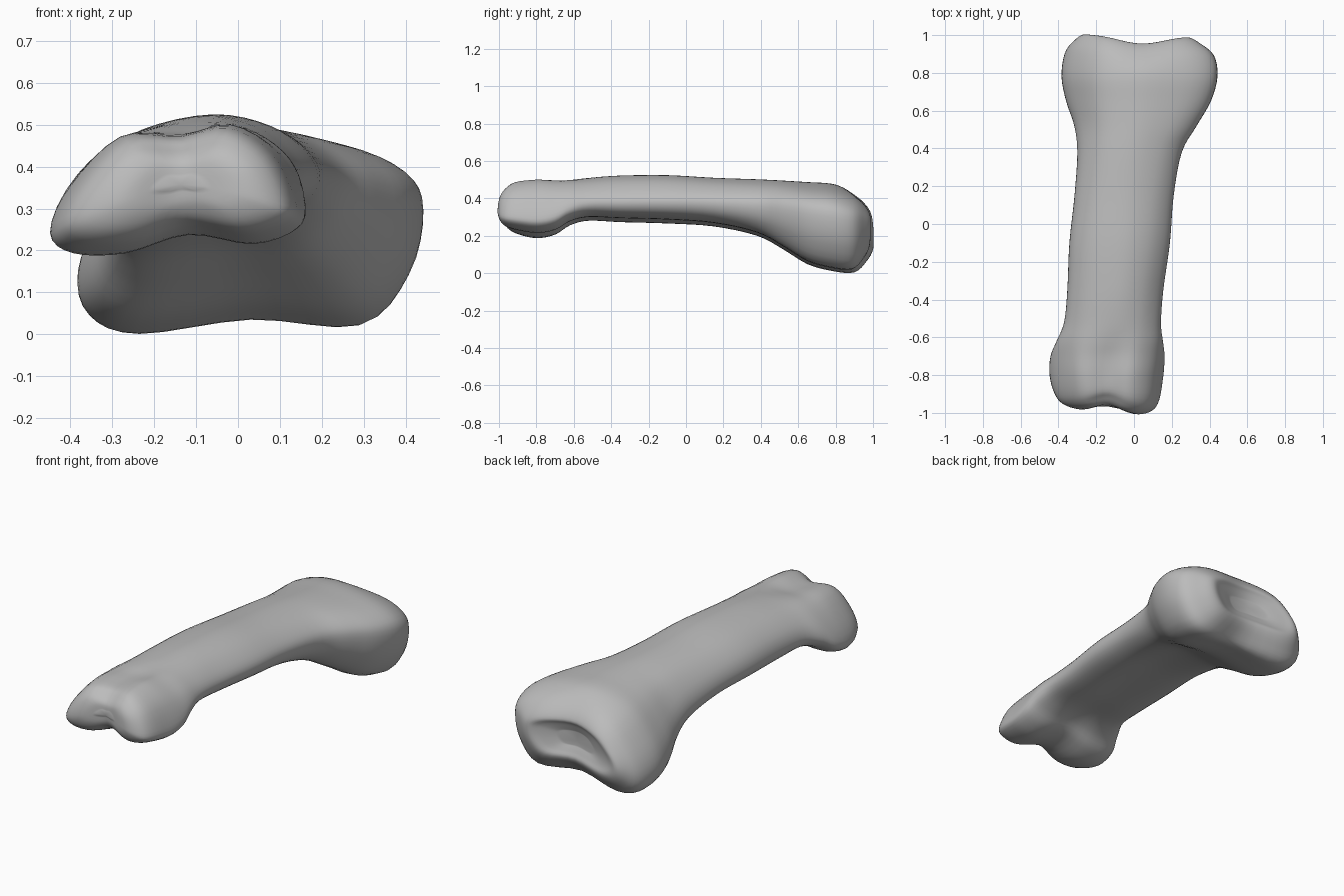
import bpy
import math
from mathutils import Vector

cube = bpy.data.objects.get("Cube")
if cube:
    bpy.data.objects.remove(cube)

# Cross-sections in a unit square, from the -x side over the top and back underneath
HEAD = [(0, .17), (.08, .52), (.28, .91), (.52, .92), (.72, 1), (.9, .79),
        (1, .4), (.985, .21), (.81, .09), (.55, .16), (.3, .02), (.09, .02)]
SHAFT = [(0, .28), (.06, .6), (.25, .87), (.55, 1), (.78, .9), (.94, .66),
         (1, .42), (.94, .21), (.76, .1), (.5, .07), (.25, 0), (.07, .06)]
BASE = [(0, .3), (.07, .58), (.23, .88), (.48, 1), (.78, .93), (.95, .8),
        (1, .62), (.96, .3), (.82, .045), (.5, .075), (.17, 0), (.03, .09)]

# Stations: y, x min, x max, z min, z max, shape (-1 head, 0 shaft, 1 base)
STATIONS = [
    (-.999, -.2, -.08, .34, .38, -1),
    (-.993, -.29, .02, .29, .42, -1),
    (-.965, -.38, .09, .24, .455, -1),
    (-.91, -.42, .13, .21, .487, -1),
    (-.8, -.447, .15, .187, .5, -1),
    (-.7, -.442, .158, .205, .5, -.8),
    (-.62, -.41, .152, .255, .505, -.5),
    (-.52, -.37, .143, .28, .512, -.15),
    (-.35, -.353, .155, .273, .522, 0),
    (-.1, -.342, .19, .266, .524, .1),
    (.15, -.315, .21, .25, .51, .3),
    (.38, -.3, .253, .2, .502, .55),
    (.52, -.316, .332, .127, .495, .8),
    (.65, -.358, .407, .048, .487, .95),
    (.78, -.382, .442, .012, .478, 1),
    (.89, -.365, .424, .004, .444, 1),
    (.955, -.315, .35, .062, .4, 1),
    (.99, -.265, .285, .12, .35, 1),
    (.98, -.2, .22, .16, .32, 1),
    (.965, -.1, .12, .2, .28, 1),
]


def spline(a, b, c, d, t):
    """Smooth curve from b to c."""
    return .5 * (2 * b + (c - a) * t + (2 * a - 5 * b + 4 * c - d) * t * t
                 + (3 * b - a - 3 * c + d) * t ** 3)


def smooth_path(points, steps, closed):
    points = [Vector(p) for p in points]
    count = len(points)

    def pick(i):
        return points[i % count] if closed else points[max(0, min(count - 1, i))]

    path = [spline(pick(i - 1), pick(i), pick(i + 1), pick(i + 2), s / steps)
            for i in range(count if closed else count - 1) for s in range(steps)]
    return path if closed else path + [points[-1]]


def bump(value, centre, width):
    return math.exp(-((value - centre) / width) ** 2)


def loop_at(station):
    """Place one blended outline at its station, with the joint grooves."""
    y, x0, x1, z0, z1, shape = station
    end = HEAD if shape < 0 else BASE
    mix = min(1, abs(shape))
    outline = [Vector(a).lerp(Vector(b), mix) for a, b in zip(SHAFT, end)]
    loop = []
    for u, v in smooth_path(outline, 4, True):
        x, z = x0 + u * (x1 - x0), z0 + v * (z1 - z0)
        shift = 0
        if y < -.85:  # groove between the two knuckles, one further forward
            shift = min(1, (-.85 - y) / .1) * (.045 * bump(x, -.14, .1) - .08 * x - .016)
        elif y > .8:  # dip in the slanted socket rim
            shift = min(1, (y - .8) / .12) * (.01 - .02 * x - .045 * bump(x, .04, .17))
        loop.append((x, y + shift, z))
    return loop


# Bone surface: lofted loops closed by a fan at each joint
rings = [loop_at(s) for s in smooth_path(STATIONS, 4, False)]
n = len(rings[0])
verts = [p for ring in rings for p in ring]
faces = [(r * n + i, r * n + (i + 1) % n, (r + 1) * n + (i + 1) % n, (r + 1) * n + i)
         for r in range(len(rings) - 1) for i in range(n)]
for first, ring in ((0, rings[0]), (len(verts) - n, rings[-1])):
    tip = len(verts)
    verts.append(tuple(sum(p[k] for p in ring) / n for k in range(3)))
    for i in range(n):
        a, b = first + i, first + (i + 1) % n
        faces.append((b, a, tip) if first == 0 else (a, b, tip))

mesh = bpy.data.meshes.new("finger_bone")
mesh.from_pydata(verts, [], faces)
bone = bpy.data.objects.new("finger_bone", mesh)
bpy.context.collection.objects.link(bone)

# Plain grey bone colour
grey = bpy.data.materials.new("bone_grey")
grey.use_nodes = True
colour = (.5, .5, .5, 1)
grey.diffuse_color = colour
grey.node_tree.nodes["Principled BSDF"].inputs["Base Color"].default_value = colour
mesh.materials.append(grey)

# Consistent outward normals and smooth shading
bpy.context.view_layer.objects.active = bone
bone.select_set(True)
bpy.ops.object.mode_set(mode='EDIT')
bpy.ops.mesh.select_all(action='SELECT')
bpy.ops.mesh.normals_make_consistent(inside=False)
bpy.ops.object.mode_set(mode='OBJECT')
bpy.ops.object.shade_smooth_by_angle(angle=math.radians(60))
